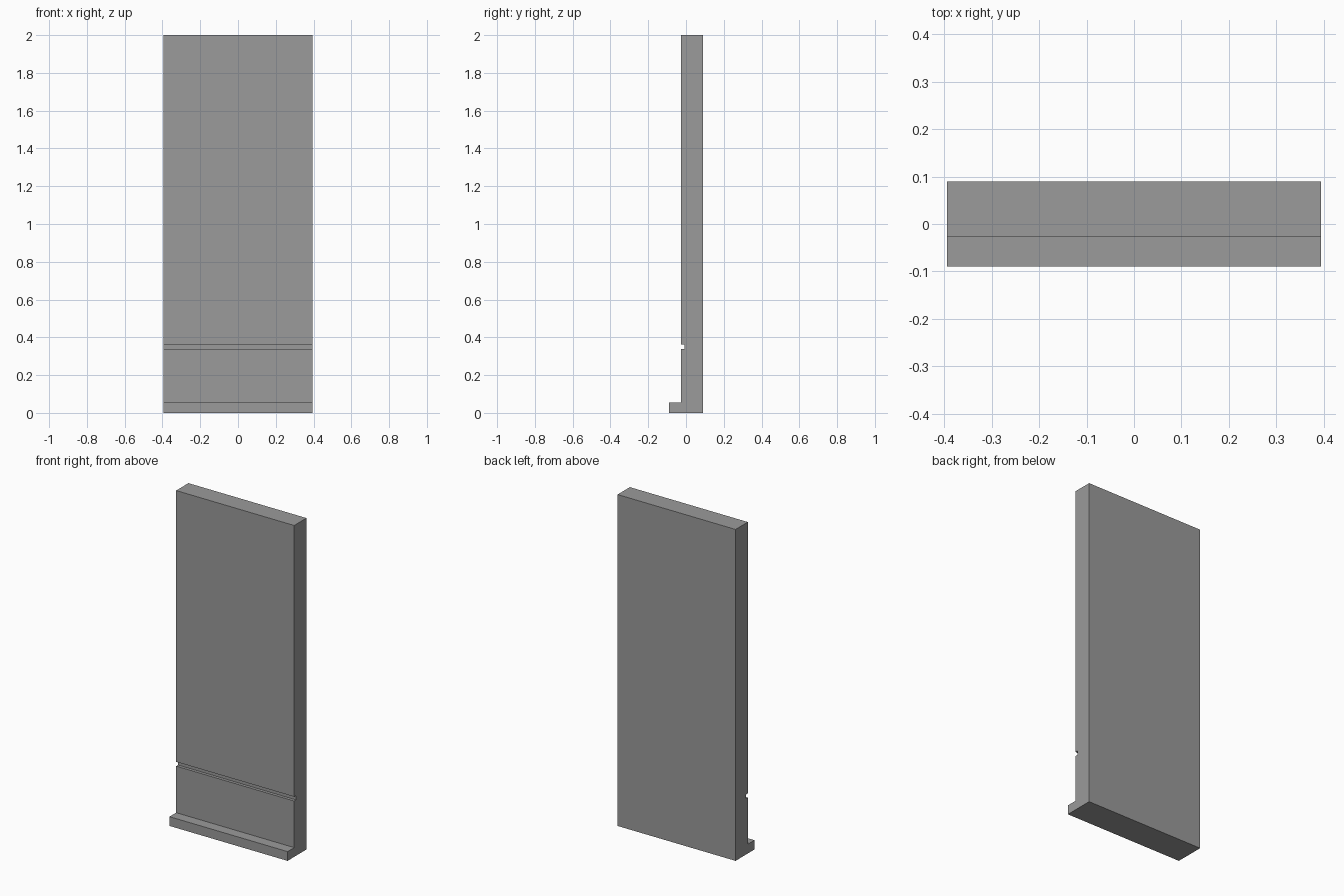
import bpy, bmesh

if "Cube" in bpy.data.objects:
    bpy.data.objects.remove(bpy.data.objects["Cube"])

HALF_W = 0.394               # half width along x
BACK, WALL, TOE = 0.09, -0.027, -0.09   # y of back, wall face, foot front
GROOVE = WALL + 0.018        # y of groove bottom

# Side profile (y, z): upright panel with a front foot and a shallow groove
profile = [
    (BACK, 0), (BACK, 2.0), (WALL, 2.0),
    (WALL, 0.363), (GROOVE, 0.363),
    (GROOVE, 0.337), (WALL, 0.337),
    (WALL, 0.056), (TOE, 0.056), (TOE, 0),
]

# Extrude the profile across the width
bm = bmesh.new()
face = bm.faces.new([bm.verts.new((-HALF_W, y, z)) for y, z in profile])
ext = bmesh.ops.extrude_face_region(bm, geom=[face], use_keep_orig=True)
verts = [g for g in ext["geom"] if isinstance(g, bmesh.types.BMVert)]
bmesh.ops.translate(bm, verts=verts, vec=(2 * HALF_W, 0, 0))
bmesh.ops.recalc_face_normals(bm, faces=bm.faces[:])

mesh = bpy.data.meshes.new("grooved_panel")
bm.to_mesh(mesh)
bm.free()

# Dark grey finish
mat = bpy.data.materials.new("dark_grey")
mat.diffuse_color = (0.325, 0.325, 0.325, 1)
mat.use_nodes = True
mat.node_tree.nodes["Principled BSDF"].inputs["Base Color"].default_value = mat.diffuse_color
mesh.materials.append(mat)
bpy.context.collection.objects.link(bpy.data.objects.new("grooved_panel", mesh))
